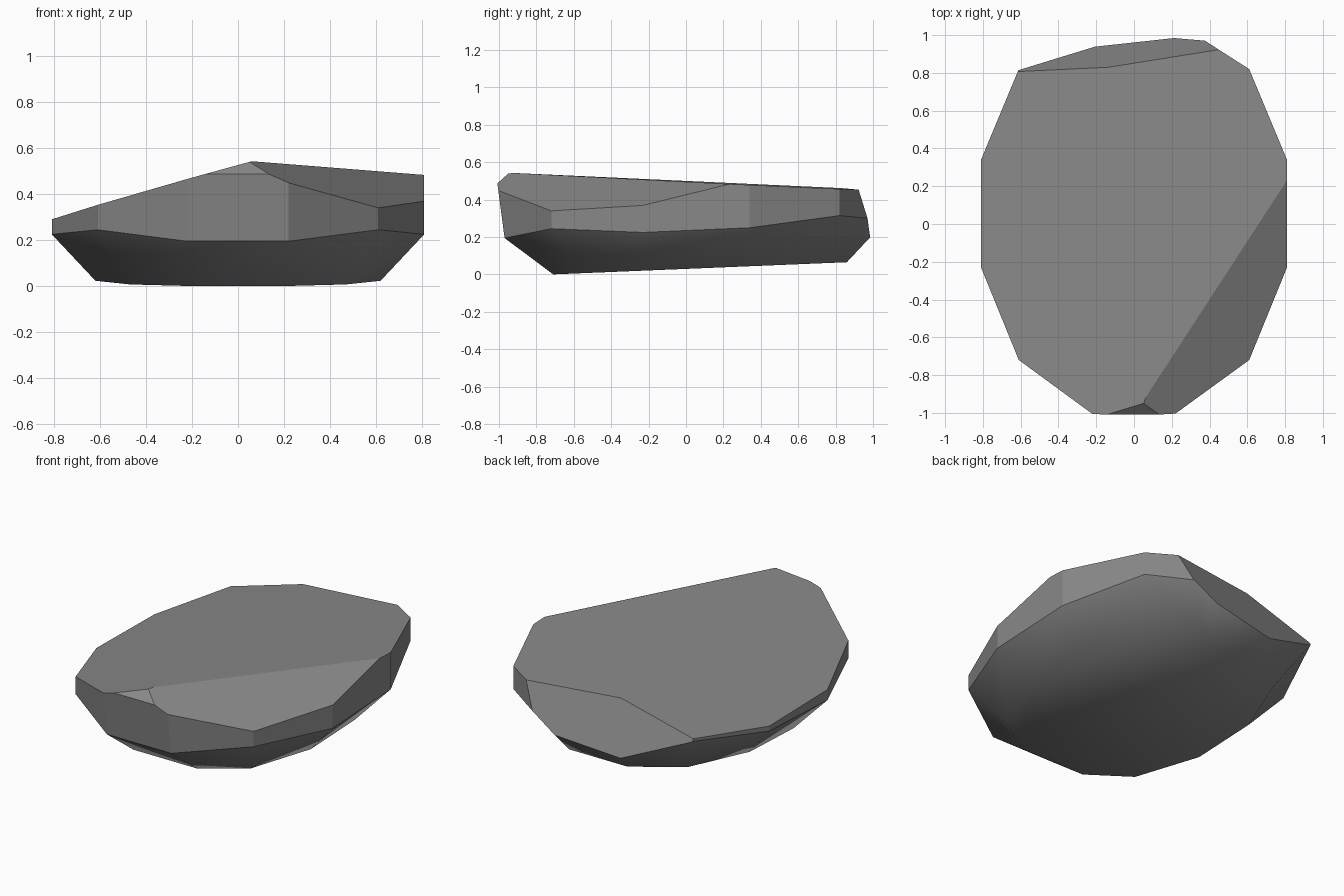
import bpy
import bmesh
from mathutils import Vector

old = bpy.data.objects.get("Cube")
if old:
    bpy.data.objects.remove(old)

# Right half of each outline, front to back
base = [(0.22, -0.71), (0.47, -0.55), (0.62, -0.17), (0.62, 0.26), (0.47, 0.66), (0.2, 0.86)]
rim = [(0.22, -0.97, 0.195), (0.61, -0.72, 0.245), (0.81, -0.23, 0.225),
       (0.81, 0.34, 0.25), (0.61, 0.82, 0.315), (0.22, 1.07, 0.29)]
base = [(x, y, 0.03 + 0.0414 * y) for x, y in base]
crown = [(x, y, 0.8) for x, y, z in rim]
crown[0] = (0.22, -1.05, 0.8)

bm = bmesh.new()


def add_ring(half):
    """Mirror a half outline into a closed ring of vertices."""
    left = [(-x, y, z) for x, y, z in reversed(half)]
    return [bm.verts.new(p) for p in half + left]


def slice_off(point, normal):
    """Remove everything beyond a plane and close the cut."""
    geom = bm.verts[:] + bm.edges[:] + bm.faces[:]
    cut = bmesh.ops.bisect_plane(bm, geom=geom, dist=1e-5, plane_co=point,
                                 plane_no=normal, clear_outer=True)
    edges = [e for e in cut["geom_cut"] if isinstance(e, bmesh.types.BMEdge)]
    bmesh.ops.holes_fill(bm, edges=edges, sides=0)


# Faceted body: underside, tapered belly and upright walls
rings = [add_ring(half) for half in (base, rim, crown)]
count = len(rings[0])
for low, high in zip(rings, rings[1:]):
    for i in range(count):
        j = (i + 1) % count
        bm.faces.new((low[i], low[j], high[j], high[i]))
bm.faces.new(list(reversed(rings[0])))
bm.faces.new(rings[-1])

# Broken planes on top, each as height = a + b*x + c*y
for a, b, c in [(0.5, -0.007, -0.047), (0.512, 0.278, -0.015),
                (0.798, -0.459, 0.247), (1.395, 0.0, 0.9)]:
    slice_off(Vector((0, 0, a)), Vector((-b, -c, 1)).normalized())

# Broken plane at the back
slice_off(Vector((0, 1.028, 0)), Vector((-0.154, 1, 0.384)).normalized())

# Rounded shading underneath, flat facets above
bmesh.ops.recalc_face_normals(bm, faces=bm.faces[:])
for face in bm.faces:
    face.smooth = face.normal.z < -0.3
for edge in bm.edges:
    edge.smooth = all(f.smooth for f in edge.link_faces)

mesh = bpy.data.meshes.new("rock")
bm.to_mesh(mesh)
bm.free()
rock = bpy.data.objects.new("rock", mesh)
bpy.context.collection.objects.link(rock)

# Plain stone colour
color = (0.25, 0.25, 0.25, 1)
stone = bpy.data.materials.new("stone grey")
stone.use_nodes = True
stone.diffuse_color = color
bsdf = next(n for n in stone.node_tree.nodes if n.type == "BSDF_PRINCIPLED")
bsdf.inputs["Base Color"].default_value = color
mesh.materials.append(stone)
